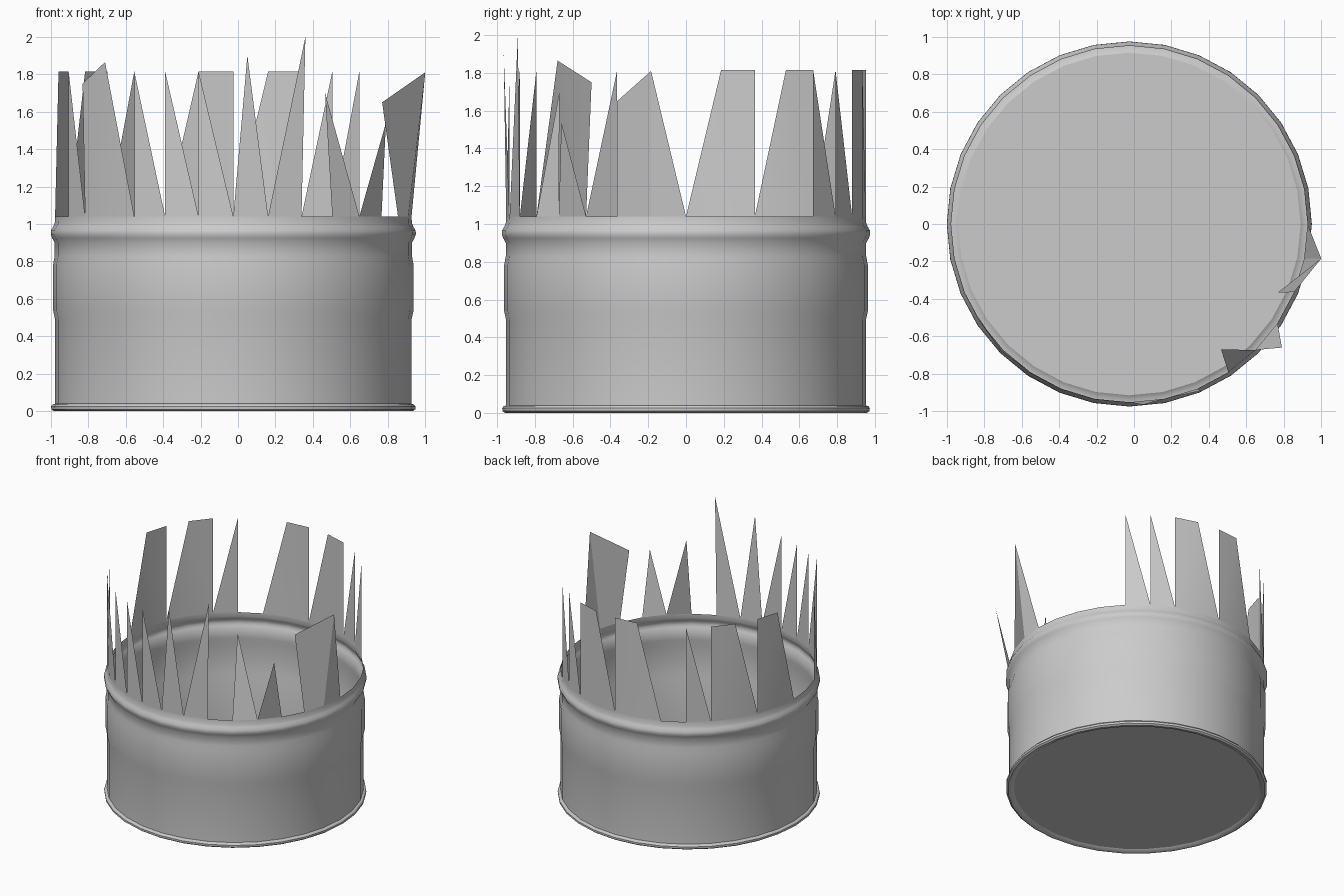
import bpy, bmesh, math

if "Cube" in bpy.data.objects:
    bpy.data.objects.remove(bpy.data.objects["Cube"])

SIDES, CX, Z0, Z1, R = 32, -0.025, 1.04, 1.815, 0.952


def ring_point(k, r, z):
    a = 2 * math.pi * k / SIDES
    return (CX + r * math.cos(a), r * math.sin(a), z)


def finish(bm, name, angle=30):
    mesh = bpy.data.meshes.new(name)
    bm.to_mesh(mesh)
    bm.free()
    ob = bpy.data.objects.new(name, mesh)
    bpy.context.collection.objects.link(ob)
    bpy.ops.object.select_all(action='DESELECT')
    ob.select_set(True)
    bpy.context.view_layer.objects.active = ob
    bpy.ops.object.shade_smooth_by_angle(angle=math.radians(angle))
    return ob


# Thin can wall with bottom rim, raised band and upper bead; flat bottom disc
profile = [(0.915, 0.015), (0.935, 0.002), (0.958, 0.0), (0.972, 0.010),
           (0.973, 0.026), (0.965, 0.036), (0.952, 0.040), (0.952, 0.49),
           (0.963, 0.54), (0.963, 0.78), (0.954, 0.83), (0.954, 0.90),
           (0.968, 0.925), (0.975, 0.945), (0.974, 0.965), (0.962, 0.985),
           (0.954, 1.005), (R, Z0)]
bm = bmesh.new()
rings = [[bm.verts.new(ring_point(k, r, z)) for k in range(SIDES)] for r, z in profile]
for lo, hi in zip(rings, rings[1:]):
    for k in range(SIDES):
        n = (k + 1) % SIDES
        bm.faces.new((lo[k], lo[n], hi[n], hi[k]))
bm.faces.new(list(reversed(rings[0])))
finish(bm, "can_body")

# Torn shards: base ring indices, then top points (ring index or bent xyz)
shards = [
    # wide shards
    ((14, 15, 16), (15, 14)), ((12, 13, 14), (13, 12)),
    ((8, 9, 10), (9, 8)), ((6, 7, 8), (7, 6)),
    ((19, 20, 21), ((-0.71, -0.68, 1.865), (-0.83, -0.50, 1.75))),
    ((30, 31, 32), ((1.0, -0.185, 1.81), (0.77, -0.365, 1.65))),
    # pointed shards
    ((11, 12), (11,)), ((5, 6), (5,)), ((4, 5), (4,)),
    ((18, 19), (18,)), ((21, 22), (21,)), ((22, 23), (22,)), ((23, 24), (23,)),
    ((24, 25), ((0.05, -0.965, 1.90),)), ((25, 26), ((0.36, -0.89, 2.0),)),
    ((27, 28), ((0.465, -0.67, 1.70),)), ((28, 29), ((0.79, -0.66, 1.54),)),
]
bm = bmesh.new()
for base, top in shards:
    b = [bm.verts.new(ring_point(k, R, Z0)) for k in base]
    t = [bm.verts.new(ring_point(p, R, Z1) if isinstance(p, int) else p) for p in top]
    if len(t) == 2:
        bm.faces.new((b[0], b[1], t[0], t[1]))
        bm.faces.new((b[1], b[2], t[0]))
    else:
        bm.faces.new((b[0], b[1], t[0]))
finish(bm, "torn_shards")
